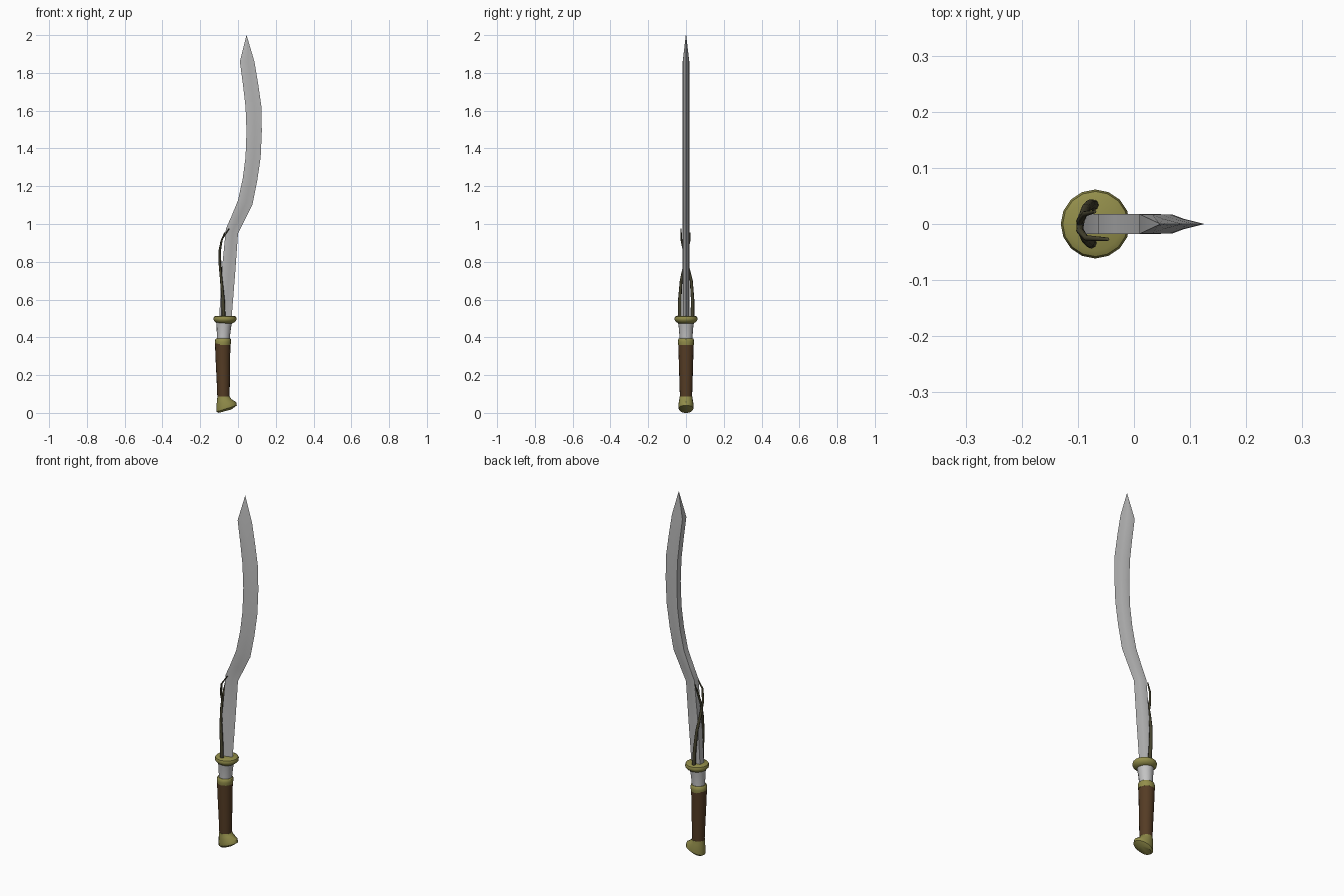
import bpy, bmesh, math


def material(name, rgb):
    m = bpy.data.materials.new(name)
    m.diffuse_color = (*rgb, 1)
    return m


steel = material("steel", (0.50, 0.50, 0.50))
pale_steel = material("pale steel", (0.55, 0.55, 0.55))
brass = material("brass", (0.29, 0.27, 0.07))
leather = material("brown leather", (0.09, 0.045, 0.018))
vine_mat = material("dark vine", (0.06, 0.055, 0.028))


def loft(name, rings, mat, angle=40):
    """Skin a list of equal-length point rings and cap both ends."""
    bm = bmesh.new()
    vr = [[bm.verts.new(p) for p in r] for r in rings]
    n = len(vr[0])
    for a, b in zip(vr, vr[1:]):
        for i in range(n):
            j = (i + 1) % n
            bm.faces.new((a[i], a[j], b[j], b[i]))
    bm.faces.new(vr[0][::-1])
    bm.faces.new(vr[-1])
    bmesh.ops.recalc_face_normals(bm, faces=bm.faces)
    me = bpy.data.meshes.new(name)
    bm.to_mesh(me)
    bm.free()
    me.materials.append(mat)
    ob = bpy.data.objects.new(name, me)
    bpy.context.collection.objects.link(ob)
    bpy.ops.object.select_all(action='DESELECT')
    ob.select_set(True)
    bpy.context.view_layer.objects.active = ob
    bpy.ops.object.shade_smooth_by_angle(angle=math.radians(angle))
    return ob


def oval(left, right, hy, cy=0.0, n=16):
    """Ellipse spanning two (x, z) points, half depth hy."""
    (lx, lz), (rx, rz) = left, right
    pts = []
    for i in range(n):
        a = 2 * math.pi * i / n
        t = 0.5 + 0.5 * math.cos(a)
        pts.append((lx + (rx - lx) * t, cy + hy * math.sin(a), lz + (rz - lz) * t))
    return pts


def turned(name, profile, mat):
    """Round part from (centre x, radius, z) steps."""
    return loft(name, [oval((c - r, z), (c + r, z), r) for c, r, z in profile], mat)


# Blade: thick flat spine on the left, hollow ground to the right edge
stations = [  # spine x, z, edge x, z
    (-0.100, 0.50, -0.034, 0.50), (-0.085, 0.76, -0.015, 0.74),
    (-0.064, 0.975, 0.000, 0.95), (-0.035, 1.04, 0.035, 1.02),
    (0.000, 1.125, 0.077, 1.105), (0.025, 1.24, 0.102, 1.23),
    (0.040, 1.355, 0.120, 1.355), (0.045, 1.49, 0.126, 1.49),
    (0.040, 1.62, 0.124, 1.62), (0.026, 1.74, 0.107, 1.74),
    (0.010, 1.86, 0.087, 1.86), (0.045, 2.0, 0.046, 1.998)]
section = [(0, 0.0175), (0.3, 0.0165), (0.55, 0.009), (0.8, 0.004)]
rings = []
for i, (sx, sz, ex, ez) in enumerate(stations):
    k = 0.06 if i == len(stations) - 1 else 1
    prof = section + [(1, 0)] + [(t, -y) for t, y in reversed(section)]
    rings.append([(sx + (ex - sx) * t, y * k, sz + (ez - sz) * t) for t, y in prof])
loft("blade", rings, steel, 30)

# Guard ring, collar, ferrule and grip
turned("guard", [(-0.069, 0.040, 0.474), (-0.069, 0.050, 0.480), (-0.069, 0.059, 0.489),
                 (-0.069, 0.0615, 0.499), (-0.069, 0.058, 0.509),
                 (-0.069, 0.048, 0.514)], brass)
turned("collar", [(-0.078, 0.034, 0.385), (-0.077, 0.035, 0.41), (-0.075, 0.038, 0.45),
                  (-0.073, 0.043, 0.485)], pale_steel)
turned("ferrule", [(-0.079, 0.036, 0.395), (-0.079, 0.041, 0.390),
                   (-0.080, 0.043, 0.376), (-0.080, 0.041, 0.360)], brass)
turned("grip", [(-0.077, 0.032, 0.075), (-0.078, 0.035, 0.17), (-0.080, 0.038, 0.27),
                (-0.081, 0.041, 0.367)], leather)

# Pommel: flares to the right like a beak
loft("pommel", [oval((-0.109, 0.086), (-0.044, 0.086), 0.034),
                oval((-0.112, 0.062), (-0.036, 0.074), 0.036),
                oval((-0.114, 0.025), (-0.010, 0.057), 0.041),
                oval((-0.113, 0.006), (-0.006, 0.040), 0.040),
                oval((-0.103, 0.000), (-0.035, 0.018), 0.028)], brass)

# Two vines that climb from the guard and cross behind the spine
vines = {
    "vine_back": [(-0.072, 0.034, 0.50, 0.010), (-0.078, 0.035, 0.60, 0.009),
                  (-0.086, 0.028, 0.70, 0.008), (-0.095, 0.006, 0.79, 0.007),
                  (-0.097, -0.012, 0.86, 0.006), (-0.085, -0.025, 0.92, 0.005),
                  (-0.047, -0.027, 0.975, 0.003)],
    "vine_front": [(-0.076, -0.034, 0.50, 0.010), (-0.079, -0.033, 0.60, 0.009),
                   (-0.088, -0.026, 0.70, 0.007), (-0.096, -0.010, 0.78, 0.006),
                   (-0.097, 0.006, 0.85, 0.006), (-0.088, 0.018, 0.91, 0.005),
                   (-0.070, 0.022, 0.955, 0.003)]}
for name, path in vines.items():
    loft(name, [oval((x - r, z), (x + r, z), r, y, 8) for x, y, z, r in path], vine_mat, 60)
